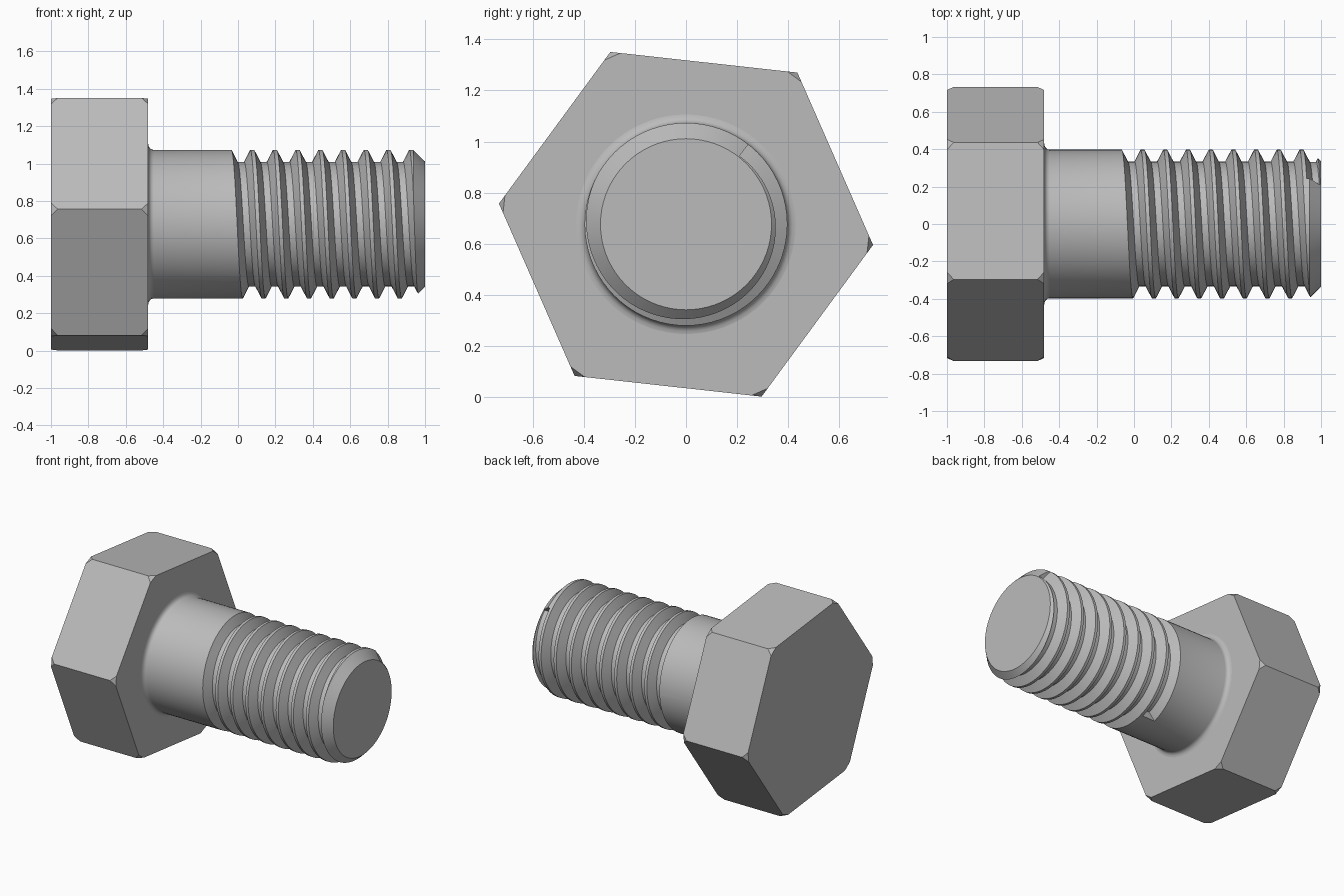
import bpy, bmesh
from math import cos, sin, pi, radians
from mathutils import Vector

cube = bpy.data.objects.get("Cube")
if cube:
    bpy.data.objects.remove(cube, do_unlink=True)

AXIS_Z = 0.676          # height of the bolt axis
PITCH = 0.1214          # thread advance per turn
SHANK_R, ROOT_R = 0.397, 0.333

steel = bpy.data.materials.new("grey_steel")
steel.use_nodes = True
colour = (0.5, 0.5, 0.5, 1)
steel.diffuse_color = colour
steel.node_tree.nodes["Principled BSDF"].inputs["Base Color"].default_value = colour


def polar(x, r, a):
    """Point at radius r and angle a (from +y towards +z) around the bolt axis."""
    return Vector((x, r * cos(a), AXIS_Z + r * sin(a)))


def finish(bm, name):
    bmesh.ops.recalc_face_normals(bm, faces=bm.faces)
    mesh = bpy.data.meshes.new(name)
    bm.to_mesh(mesh)
    bm.free()
    mesh.materials.append(steel)
    obj = bpy.data.objects.new(name, mesh)
    bpy.context.collection.objects.link(obj)
    return obj


def skin(bm, rings):
    """Join rings of equal length into a capped tube."""
    rings = [[bm.verts.new(p) for p in ring] for ring in rings]
    n = len(rings[0])
    for a, b in zip(rings, rings[1:]):
        for i in range(n):
            j = (i + 1) % n
            bm.faces.new((a[i], a[j], b[j], b[i]))
    bm.faces.new(rings[0])
    bm.faces.new(rings[-1])


# Hexagonal head with clipped corners
R, CLIP, BEVEL = 0.737, 0.02, 0.036
bm = bmesh.new()
corners = [polar(0, R, radians(-6.3 + 60 * k)) for k in range(6)]
for k, corner in enumerate(corners):
    for end, inward in ((-1.0, 1), (-0.48, -1)):
        bm.verts.new(corner + Vector((end + inward * BEVEL, 0, 0)))
        for other in (corners[k - 1], corners[(k + 1) % 6]):
            along = (other - corner).normalized() * CLIP * 2
            bm.verts.new(corner + along + Vector((end, 0, 0)))
bmesh.ops.convex_hull(bm, input=bm.verts)
bmesh.ops.dissolve_limit(bm, angle_limit=0.01, verts=bm.verts, edges=bm.edges)
finish(bm, "head")

# Shank turned from a profile: root fillet, plain body, chamfered tip
profile = [(-0.5, 0.43), (-0.48, 0.43)]
profile += [(-0.45 - 0.03 * cos(t), SHANK_R + 0.033 * (1 - sin(t)))
            for t in (pi / 8, pi / 4, 3 * pi / 8, pi / 2)]
profile += [(0.937, SHANK_R), (1.0, 0.335)]
SIDES = 72
bm = bmesh.new()
skin(bm, [[polar(x, r, 2 * pi * i / SIDES) for i in range(SIDES)] for x, r in profile])
shank = finish(bm, "threaded_shank")

# Helical groove cutter with a trapezoid section
START, END, STEP = -75, 52 + 8 * 360, 5
FLOOR, FLANK, OVER = 0.0175, 0.033 / 0.064, 0.008
top_r = SHANK_R + OVER
wide = FLOOR + (top_r - ROOT_R) * FLANK
count = round((END - START) / STEP)
rings = []
for i in range(count + 1):
    deg = START + (END - START) * i / count
    a, x = radians(deg), -0.015 + PITCH * deg / 360
    rings.append([polar(x - wide, top_r, a), polar(x - FLOOR, ROOT_R, a),
                  polar(x + FLOOR, ROOT_R, a), polar(x + wide, top_r, a)])
bm = bmesh.new()
skin(bm, rings)
cutter = finish(bm, "thread_cutter")
cutter.hide_render = True

# Cut the thread, then drop the cutter
mod = shank.modifiers.new("thread", 'BOOLEAN')
mod.operation = 'DIFFERENCE'
mod.solver = 'EXACT'
mod.object = cutter
bpy.ops.object.select_all(action='DESELECT')
bpy.context.view_layer.objects.active = shank
shank.select_set(True)
bpy.ops.object.modifier_apply(modifier=mod.name)
bpy.data.objects.remove(cutter, do_unlink=True)
bpy.ops.object.shade_smooth_by_angle(angle=radians(25))
